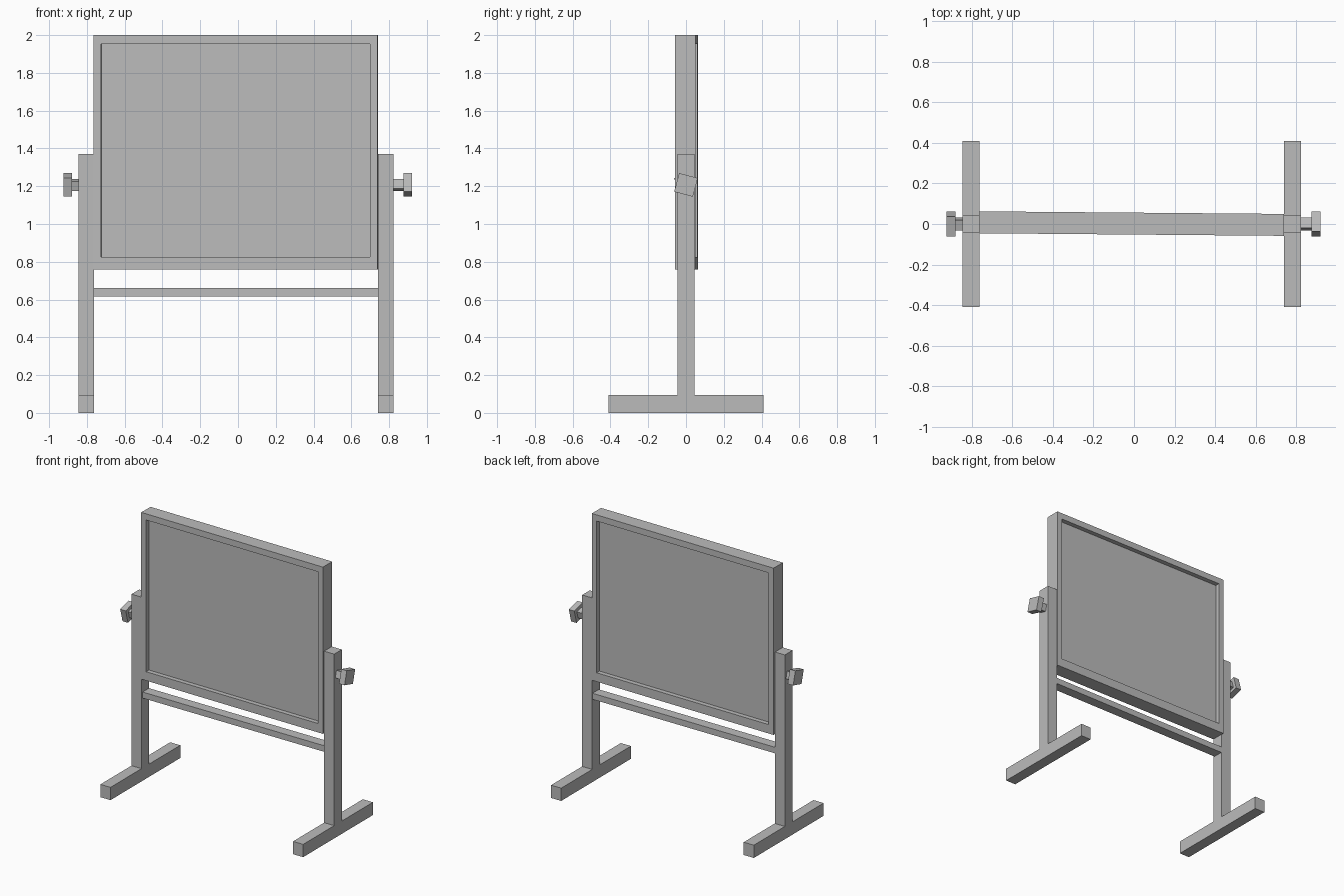
import bpy, bmesh, math
from mathutils import Matrix, Vector

cube = bpy.data.objects.get("Cube")
if cube:
    bpy.data.objects.remove(cube, do_unlink=True)

grey = bpy.data.materials.new("plain grey")
grey.use_nodes = True
colour = (0.5, 0.5, 0.5, 1)
grey.diffuse_color = colour
grey.node_tree.nodes["Principled BSDF"].inputs["Base Color"].default_value = colour


def finish(name, bm):
    bmesh.ops.recalc_face_normals(bm, faces=bm.faces)
    mesh = bpy.data.meshes.new(name)
    bm.to_mesh(mesh)
    bm.free()
    mesh.materials.append(grey)
    obj = bpy.data.objects.new(name, mesh)
    bpy.context.collection.objects.link(obj)
    return obj


def box_mesh(low, high):
    low, high = Vector(low), Vector(high)
    bm = bmesh.new()
    bmesh.ops.create_cube(bm, size=1)
    bmesh.ops.scale(bm, vec=high - low, verts=bm.verts)
    bmesh.ops.translate(bm, vec=(low + high) / 2, verts=bm.verts)
    return bm


# Stands: an upside-down T profile, extruded sideways
def stand(name, x0, x1):
    half = [(0.41, 0), (0.41, 0.095), (0.045, 0.095), (0.045, 1.37)]
    outline = half + [(-y, z) for y, z in reversed(half)]
    bm = bmesh.new()
    face = bm.faces.new([bm.verts.new((x0, y, z)) for y, z in outline])
    out = bmesh.ops.extrude_face_region(bm, geom=[face])
    moved = [v for v in out["geom"] if isinstance(v, bmesh.types.BMVert)]
    bmesh.ops.translate(bm, vec=(x1 - x0, 0, 0), verts=moved)
    finish(name, bm)


# Clamp screws: square shaft and square knob, turned about x
def knob(side, x_post, x_mid, x_end, angle):
    for part, xa, xb, size in (("shaft", x_post, x_mid, 0.053),
                               ("knob", x_mid, x_end, 0.102)):
        r = size / 2
        bm = box_mesh((min(xa, xb), -r, -r), (max(xa, xb), r, r))
        place = Matrix.Translation((0, 0, 1.207)) @ Matrix.Rotation(angle, 4, "X")
        bmesh.ops.transform(bm, matrix=place, verts=bm.verts)
        finish(f"{side}_{part}", bm)


stand("right_stand", -0.845, -0.762)
stand("left_stand", 0.74, 0.823)
tilt = math.radians(15)
knob("right", -0.845, -0.88, -0.925, tilt)
knob("left", 0.823, 0.875, 0.92, -tilt)

# Rail joining the stands under the board
finish("lower_rail", box_mesh((-0.762, -0.033, 0.615), (0.74, 0.042, 0.66)))

# Board: both broad faces inset, then sunk to leave a raised frame
bm = box_mesh((-0.752, -0.054, 0.76), (0.752, 0.054, 2.0))
bm.normal_update()
for face in [f for f in bm.faces if abs(f.normal.y) > 0.9]:
    sign = face.normal.y
    bmesh.ops.inset_individual(bm, faces=[face], thickness=0.057)
    for v in face.verts:
        v.co.z = 0.826 if v.co.z < 1.4 else 1.954
    out = bmesh.ops.extrude_discrete_faces(bm, faces=[face])
    bmesh.ops.translate(bm, vec=(0, -0.034 * sign, 0), verts=out["faces"][0].verts)
board = finish("board", bm)
board.location = (-0.012, 0.002, 0)
board.rotation_euler.z = -0.0085
